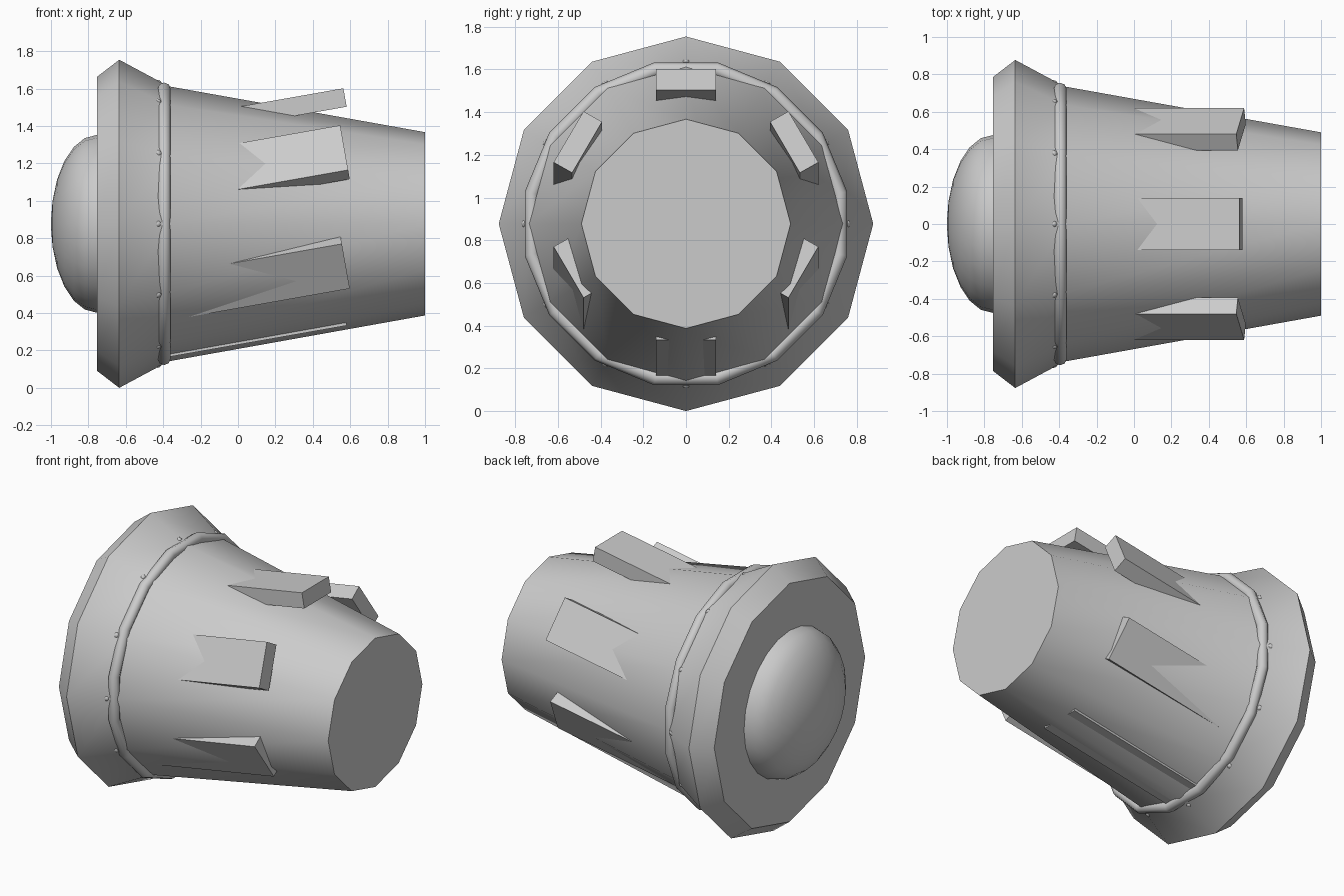
import bpy, bmesh
from math import pi, cos, sin, radians
from mathutils import Matrix

if "Cube" in bpy.data.objects:
    bpy.data.objects.remove(bpy.data.objects["Cube"])

CZ = 0.877  # height of the horizontal axis


def make(name, bm, angle=None):
    bmesh.ops.recalc_face_normals(bm, faces=bm.faces)
    me = bpy.data.meshes.new(name)
    bm.to_mesh(me)
    bm.free()
    ob = bpy.data.objects.new(name, me)
    bpy.context.collection.objects.link(ob)
    if angle:
        bpy.ops.object.select_all(action='DESELECT')
        ob.select_set(True)
        bpy.context.view_layer.objects.active = ob
        bpy.ops.object.shade_smooth_by_angle(angle=radians(angle))
    return ob


def lathe(name, profile, n, offset=0.0, closed=False, angle=40):
    """Spin (x, radius) points about the horizontal x axis."""
    bm = bmesh.new()
    rings = []
    for x, r in profile:
        rings.append([bm.verts.new((x, r * sin(offset + 2 * pi * i / n),
                                    CZ + r * cos(offset + 2 * pi * i / n)))
                      for i in range(n)])
    pairs = list(zip(rings, rings[1:]))
    if closed:
        pairs.append((rings[-1], rings[0]))
    else:
        bm.faces.new(rings[0])
        bm.faces.new(rings[-1])
    for a, b in pairs:
        for i in range(n):
            j = (i + 1) % n
            bm.faces.new((a[i], a[j], b[j], b[i]))
    return make(name, bm, angle)


# Twelve-sided tapered body with flared rim
lathe("body", [(-0.755, 0.785), (-0.635, 0.877), (-0.37, 0.735), (1.0, 0.49)], 12)

# Rounded dome on the wide end
dome = [(-0.755 - 0.245 * sin(t), 0.475 * cos(t))
        for t in [radians(a) for a in (0, 15, 30, 45, 60, 75, 88)]]
lathe("dome", dome, 24)

# Thin band round the neck, partly sunk into the body
band = [(-0.395 + 0.035 * cos(k * pi / 4), 0.735 + 0.035 * sin(k * pi / 4))
        for k in range(8)]
lathe("neck_band", band, 16, pi / 16, closed=True, angle=60)

# Small studs beside the band
bm = bmesh.new()
for i in range(12):
    a = i * pi / 6
    bmesh.ops.create_uvsphere(
        bm, u_segments=8, v_segments=6, radius=0.02,
        matrix=Matrix.Translation((-0.43, 0.75 * sin(a), CZ + 0.75 * cos(a))))
make("studs", bm, 60)

# Six long slats, all tipped the same way so they emerge unevenly
for i in range(6):
    a = i * pi / 3
    bm = bmesh.new()
    bmesh.ops.create_cube(
        bm, size=1,
        matrix=(Matrix.Translation((0.06, 0.585 * sin(a), CZ + 0.585 * cos(a)))
                @ Matrix.Rotation(radians(-10), 4, 'Y')
                @ Matrix.Rotation(-a, 4, 'X')
                @ Matrix.Diagonal((1.04, 0.28, 0.1, 1))))
    make(f"slat_{i + 1}", bm)
